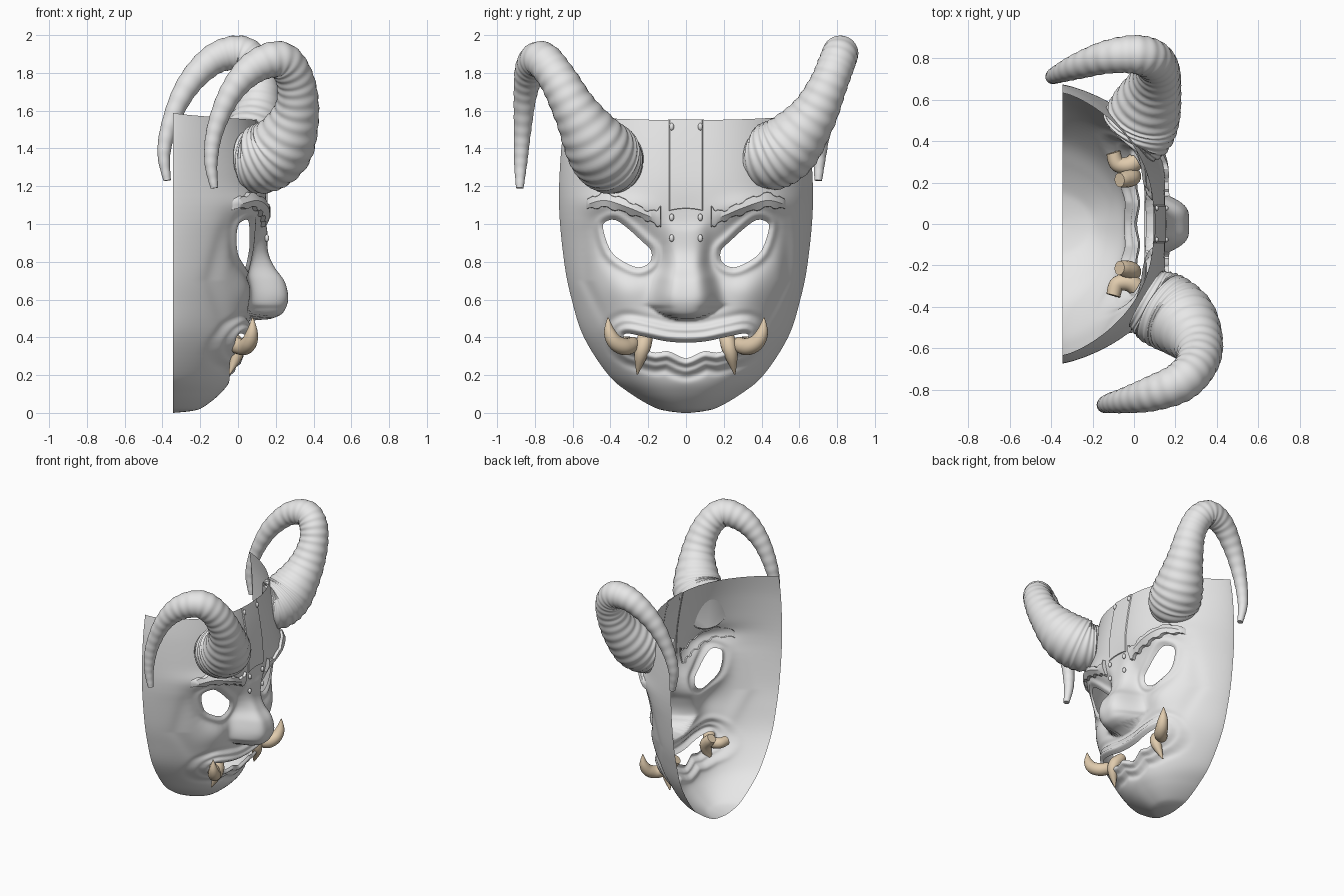
import bpy, bmesh, math
from math import exp, sin, cos, pi
from mathutils import Vector

if "Cube" in bpy.data.objects:
    bpy.data.objects.remove(bpy.data.objects["Cube"])


def material(name, rgb):
    m = bpy.data.materials.new(name)
    m.use_nodes = True
    m.diffuse_color = (*rgb, 1)
    m.node_tree.nodes["Principled BSDF"].inputs["Base Color"].default_value = (*rgb, 1)
    return m


GREY = material("light grey", (0.8, 0.8, 0.8))
TAN = material("tusk tan", (0.75, 0.6, 0.42))


def finish(name, bm, mat, angle=0.9):
    me = bpy.data.meshes.new(name)
    bm.to_mesh(me)
    bm.free()
    me.materials.append(mat)
    me.shade_smooth()
    me.set_sharp_from_angle(angle=angle)
    ob = bpy.data.objects.new(name, me)
    bpy.context.collection.objects.link(ob)
    return ob


def spline(points, n, closed=False):
    """Smooth path through points of any dimension, n samples per span."""
    p = [Vector(q) for q in points]
    k = len(p)
    get = (lambda i: p[i % k]) if closed else (lambda i: p[max(0, min(k - 1, i))])
    out = []
    for i in range(k if closed else k - 1):
        a, b, c, d = (get(i + j) for j in (-1, 0, 1, 2))
        for s in range(n):
            t = s / n
            out.append(b + (c - a) * (t / 2) + (a * 2 - b * 5 + c * 4 - d) * (t * t / 2)
                       + (b * 3 - a - c * 3 + d) * (t ** 3 / 2))
    if not closed:
        out.append(p[-1])
    return out


STEPS = 800


def table(points):
    """Smooth function of height, sampled evenly from 0 to 1.6."""
    pts, vals, k = spline(points, 8), [], 0
    for i in range(STEPS + 1):
        z = 1.6 * i / STEPS
        while k < len(pts) - 2 and pts[k + 1][0] < z:
            k += 1
        a, b = pts[k], pts[k + 1]
        t = min(1, max(0, (z - a[0]) / (b[0] - a[0])))
        vals.append(a[1] + (b[1] - a[1]) * t)

    def f(z):
        s = max(0, min(STEPS - 0.001, z / 1.6 * STEPS))
        i = int(s)
        return vals[i] + (vals[i + 1] - vals[i]) * (s - i)
    return f


# Mask proportions by height
width = table([(0, .02), (.01, .1), (.03, .17), (.1, .29), (.2, .41), (.4, .54), (.6, .605),
               (.8, .645), (1.1, .672), (1.4, .66), (1.6, .63)])
depth = table([(0, 0), (.01, .1), (.03, .16), (.1, .245), (.2, .305), (.35, .34), (.5, .375),
               (.7, .415), (.9, .455), (1.05, .485), (1.2, .495), (1.4, .47), (1.6, .43)])
fullness = table([(0, 2.4), (.2, 2.7), (.5, 3.2), (.9, 3.2), (1.05, 3.3), (1.25, 2.8), (1.6, 2.4)])
nose_h = table([(0, 0), (.45, 0), (.475, .03), (.5, .12), (.53, .18), (.6, .21), (.69, .18),
                (.77, .11), (.85, .06), (.95, .035), (1.1, 0), (1.6, 0)])
nose_w = table([(0, .14), (.5, .14), (.58, .158), (.7, .13), (.8, .1), (1, .11), (1.6, .11)])

# Openings, as outlines in y and z
EYE = spline([(.44, .98), (.42, 1.015), (.37, 1.02), (.3, .97), (.235, .91), (.185, .86),
              (.19, .8), (.25, .77), (.33, .8), (.4, .86)], 3, True)
half = [(.1, .378), (.18, .395), (.25, .41), (.3, .42), (.33, .415), (.325, .385), (.28, .35),
        (.22, .335), (.16, .318), (.1, .328), (.05, .308)]
MOUTH = spline([(0, .372)] + half + [(0, .288)] + [(-y, z) for y, z in reversed(half)], 2, True)


def nearest(poly, y, z):
    """Distance to an outline (0 inside), the closest point, and whether inside."""
    best, point, inside = 9, None, False
    ay, az = poly[-1]
    for by, bz in poly:
        dy, dz = by - ay, bz - az
        t = max(0, min(1, ((y - ay) * dy + (z - az) * dz) / (dy * dy + dz * dz + 1e-12)))
        py, pz = ay + t * dy, az + t * dz
        d = (py - y) ** 2 + (pz - z) ** 2
        if d < best:
            best, point = d, (py, pz)
        if (az > z) != (bz > z) and y < ay + (z - az) * dy / dz:
            inside = not inside
        ay, az = by, bz
    return (0 if inside else math.sqrt(best)), point, inside


def bump(v, centre, spread):
    return exp(-((v - centre) / spread) ** 2)


def surface(y, z):
    """Front surface of the mask: x at a given y and z."""
    y = abs(y)
    t = min(1, y / width(z))
    x = -.345 + depth(z) * (1 - t ** fullness(z)) ** .77
    e = .04 * bump(y, .34, .13) * bump(z, .63, .12)                   # cheeks
    e += .035 * bump(z, 1.06 + .1 * y, .06) * bump(y, .4, .2)         # brow ridge
    e += .05 * bump(z, .42, .12) * exp(-(y / .45) ** 6)               # muzzle
    e += .012 * bump(z, .16, .06) * exp(-(y / .16) ** 2)              # chin
    e -= .025 * bump(y, .54 - .5 * max(0, .7 - z), .035) * bump(z, .75, .25)
    if abs(z - .9) < .35 and y < .7:                                  # sockets and lids
        d = nearest(EYE, y, z)[0]
        e += .02 * bump(d, .025, .02) - .042 * bump(d, 0, .08)
    if z < .65 and y < .6:                                            # lips
        d = nearest(MOUTH, y, z)[0]
        e += .03 * bump(d, .025, .02) + .012 * bump(d, .066, .015) - .01 * bump(d, .1, .02)
    nose = nose_h(z - 2 * min(y, .2) ** 2) * exp(-(y / nose_w(z)) ** 4)
    return x + e * (1 - t ** 5) + nose


# Mask shell with eye and mouth openings
NU, NV = 170, 180
bm = bmesh.new()
rows = []
for j in range(NV + 1):
    row = []
    for i in range(NU + 1):
        a = -pi / 2 + pi * i / NU
        z = (j / NV) ** 1.3 * (1.55 + .04 * (1 - cos(a)))
        y = width(z) * sin(a)
        row.append(bm.verts.new((surface(y, z), y, z)))
    rows.append(row)
for j in range(NV):
    for i in range(NU):
        bm.faces.new((rows[j][i], rows[j][i + 1], rows[j + 1][i + 1], rows[j + 1][i]))
for poly in (EYE, MOUTH):
    gone = [f for f in bm.faces if (c := f.calc_center_median()).z < 1.1
            and nearest(poly, abs(c.y), c.z)[2]]
    bmesh.ops.delete(bm, geom=gone, context='FACES')
    for v in {v for e in bm.edges if e.is_boundary for v in e.verts}:
        y, z = abs(v.co.y), v.co.z
        _, p, _ = nearest(poly, y, z)
        if math.hypot(p[0] - y, p[1] - z) < .02:
            v.co = (surface(*p), math.copysign(p[0], v.co.y), p[1])
finish("mask_shell", bm, GREY, 1.4)


def patch(name, strips):
    """Sheet lying on the mask from rows of (y, z, offset)."""
    bm = bmesh.new()
    grid = [[bm.verts.new((surface(y, z) + o, y, z)) for y, z, o in s] for s in strips]
    for a, b in zip(grid, grid[1:]):
        for k in range(len(a) - 1):
            bm.faces.new((a[k], a[k + 1], b[k + 1], b[k]))
    bmesh.ops.recalc_face_normals(bm, faces=bm.faces)
    if sum(f.normal.x for f in bm.faces) < 0:
        bmesh.ops.reverse_faces(bm, faces=bm.faces)
    return finish(name, bm, GREY, .6)


# Forehead plate with a curved lower edge
strips = []
for k in range(-10, 11):
    y = k * .0095
    low = 1.08 - 1.5 * y * y
    off = .006 if abs(k) < 10 else -.004
    strips.append([(y, low, -.004), (y, low + .004, off)]
                  + [(y, low + (1.552 - low) * s / 16, off) for s in range(1, 17)])
patch("forehead_plate", strips)

# Ragged eyebrows
for side, label in ((1, "left"), (-1, "right")):
    path = spline([(.13, 1.035, .06), (.19, 1.04, .03), (.3, 1.085, .035),
                   (.43, 1.125, .04), (.53, 1.1, .025)], 7)
    strips = []
    for k, (y, z, h) in enumerate(path):
        rag = .005 * (1 if k % 5 < 3 else -1.2)
        end = k in (0, len(path) - 1)
        strips.append([(side * y, z + f * h + rag * abs(f), -.01 if end else o)
                       for f, o in ((-1, -.01), (-.92, .022), (0, .03), (.92, .022), (1, -.01))])
    patch(label + "_eyebrow", strips)

# Rivets
for side in (1, -1):
    for z in (1.515, 1.035, .925):
        bm = bmesh.new()
        bmesh.ops.create_uvsphere(bm, u_segments=12, v_segments=8, radius=.017)
        bmesh.ops.scale(bm, vec=(.7, .75, 1.15), verts=bm.verts)
        y = side * .076
        bmesh.ops.translate(bm, vec=(surface(y, z) + .008, y, z), verts=bm.verts)
        finish("rivet", bm, GREY)


def tube(name, points, mat, n, sides, ribs=0):
    """Tapered round body along points of (x, y, z, radius), with optional ribs."""
    path = spline(points, n)
    bm = bmesh.new()
    rings, normal = [], Vector((0, 0, 1))
    for k, p in enumerate(path):
        a, b = path[max(0, k - 1)], path[min(len(path) - 1, k + 1)]
        tangent = (b - a).xyz.normalized()
        normal = (normal - tangent * normal.dot(tangent)).normalized()
        other = tangent.cross(normal)
        s = k / (len(path) - 1)
        r = p.w * (1 + (.018 * sin(2 * pi * ribs * s ** .9) if ribs else 0))
        rings.append([bm.verts.new(p.xyz + (normal * cos(q) + other * sin(q)) * r)
                      for q in (2 * pi * i / sides for i in range(sides))])
    for a, b in zip(rings, rings[1:]):
        for i in range(sides):
            j = (i + 1) % sides
            bm.faces.new((a[i], a[j], b[j], b[i]))
    bm.faces.new(list(reversed(rings[0])))
    bm.faces.new(rings[-1])
    return finish(name, bm, mat)


# Curled, ribbed horns, each set at its own tilt
tube("right_horn", [(.055, -.36, 1.335, .155), (.13, -.405, 1.345, .183), (.235, -.475, 1.42, .172),
                    (.31, -.585, 1.6, .12), (.3, -.68, 1.77, .1), (.22, -.765, 1.87, .097),
                    (.08, -.82, 1.825, .084), (-.04, -.85, 1.69, .062), (-.12, -.865, 1.5, .046),
                    (-.143, -.875, 1.33, .035), (-.125, -.88, 1.19, .02)], GREY, 24, 32, 32)
tube("left_horn", [(-.025, .4, 1.345, .145), (.015, .45, 1.355, .178), (.055, .55, 1.42, .172),
                   (.1, .67, 1.57, .128), (.115, .75, 1.73, .102), (.08, .797, 1.85, .097),
                   (0, .818, 1.905, .093), (-.13, .805, 1.87, .08), (-.26, .765, 1.74, .064),
                   (-.35, .73, 1.56, .047), (-.392, .71, 1.38, .035), (-.375, .7, 1.23, .02)],
     GREY, 22, 32, 32)

# Fangs and tusks, one pair on each side of the mouth
for s, label in ((1, "left"), (-1, "right")):
    tube(label + "_fang", [(-.07, s * .212, .43, .034), (-.045, s * .215, .405, .04),
                           (-.01, s * .225, .36, .042), (-.01, s * .24, .3, .034),
                           (-.045, s * .258, .205, .004)], TAN, 8, 16)
    tube(label + "_tusk", [(-.1, s * .345, .37, .034), (-.08, s * .29, .365, .038),
                           (-.02, s * .285, .36, .042), (.03, s * .325, .35, .045),
                           (.06, s * .375, .375, .042), (.075, s * .405, .43, .03),
                           (.078, s * .413, .505, .003)], TAN, 8, 16)
